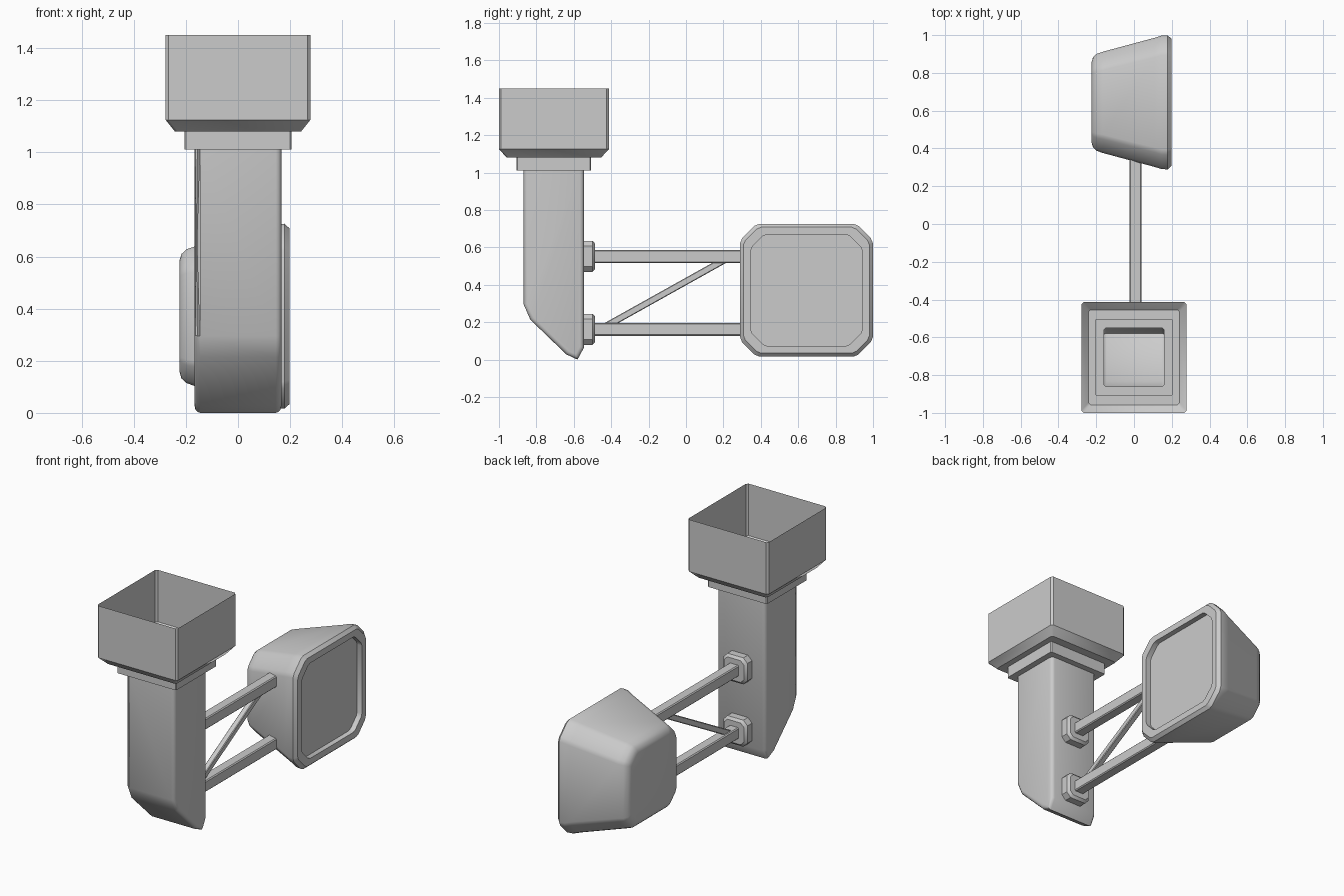
import bpy, bmesh, math
from mathutils import Vector

if "Cube" in bpy.data.objects:
    bpy.data.objects.remove(bpy.data.objects["Cube"])


def finish(name, bm, angle=35):
    bmesh.ops.recalc_face_normals(bm, faces=bm.faces)
    me = bpy.data.meshes.new(name)
    bm.to_mesh(me)
    bm.free()
    ob = bpy.data.objects.new(name, me)
    bpy.context.collection.objects.link(ob)
    bpy.ops.object.select_all(action='DESELECT')
    ob.select_set(True)
    bpy.context.view_layer.objects.active = ob
    bpy.ops.object.shade_smooth_by_angle(angle=math.radians(angle))
    return ob


def outline(hu, hv, c, soft):
    """Rectangle with cut corners; soft rounds off the ends of each cut."""
    cut = [(0, 1.15), (.12, .86), (.86, .12), (1.15, 0)] if soft else [(0, 1), (1, 0)]
    pts = []
    for su, sv in ((1, 1), (-1, 1), (-1, -1), (1, -1)):
        corner = [(su * (hu - a * c), sv * (hv - b * c)) for a, b in cut]
        pts += corner if su * sv > 0 else corner[::-1]
    return pts


def loft(name, axis, centre, rings, caps=(), soft=False, angle=35):
    """Skin rings (position, half_u, half_v, corner) along an axis."""
    place = {'x': lambda p, u, v: (p, u, v), 'y': lambda p, u, v: (u, p, v),
             'z': lambda p, u, v: (u, v, p)}[axis]
    bm = bmesh.new()
    loops = [[bm.verts.new(place(p, centre[0] + u, centre[1] + v))
              for u, v in outline(hu, hv, c, soft)] for p, hu, hv, c in rings]
    for a, b in zip(loops, loops[1:]):
        for i in range(len(a)):
            j = (i + 1) % len(a)
            bm.faces.new((a[i], a[j], b[j], b[i]))
    for k in caps:
        bm.faces.new(loops[k])
    return finish(name, bm, angle)


def beam(name, a, b, w, h, bevel):
    """Bevelled rectangular bar between two points."""
    a, b = Vector(a), Vector(b)
    d = (b - a).normalized()
    side = Vector((1, 0, 0))
    up = side.cross(d)
    bm = bmesh.new()
    rows = [[bm.verts.new(p + side * u + up * v) for u, v in outline(w / 2, h / 2, bevel, False)]
            for p in (a, b)]
    for i in range(8):
        j = (i + 1) % 8
        bm.faces.new((rows[0][i], rows[0][j], rows[1][j], rows[1][i]))
    for r in rows:
        bm.faces.new(r)
    return finish(name, bm, 30)


CY = -0.706   # centre of the column in y
AX = 0.008    # centre of the arms in x

# Open hopper with a tapered lower edge
loft('hopper', 'z', (0, CY), [
    (1.45, .278, .294, .012), (1.125, .278, .294, .012),
    (1.08, .242, .252, .012), (1.08, .205, .199, .005)])

# Square collar under the hopper
loft('collar', 'z', (0, CY), [
    (1.08, .205, .199, .005), (1.01, .205, .199, .005), (1.01, .16, .155, .01)])

# Hollow column with a slanted foot
profile = [(-.868, 1.01), (-.868, .295), (-.832, .213), (-.64, .028),
           (-.58, 0), (-.545, .065), (-.545, 1.01)]
bm = bmesh.new()
left, right = [[bm.verts.new((x, y, z)) for y, z in profile] for x in (-.167, .167)]
bm.faces.new(left)
bm.faces.new(right)
n = len(profile)
for i in range(n - 1):
    bm.faces.new((left[i], left[i + 1], right[i + 1], right[i]))
rims = [e for e in bm.edges if len(e.link_faces) == 2
        and abs(e.verts[0].co.x - e.verts[1].co.x) < 1e-4]
bmesh.ops.bevel(bm, geom=rims, offset=.022, segments=3, profile=.5,
                affect='EDGES', clamp_overlap=True)
finish('column', bm, 40)

# Two arms with their mounting pads
for label, z in (('upper', .552), ('lower', .162)):
    beam(label + '_arm', (AX, -.52, z), (AX, .38, z), .065, .07, .006)
    loft(label + '_mount', 'y', (AX, z), [
        (-.55, .083, .083, .028), (-.5, .083, .083, .028),
        (-.486, .068, .068, .022)], caps=(0, -1), angle=30)

# Diagonal brace between the arms
beam('brace', (AX, -.43, .178), (AX, .215, .538), .036, .036, .004)

# Tapered housing with a recessed front panel
loft('housing', 'x', (.644, .371), [
    (x, h, h, c) for x, h, c in (
        (.165, .298, .075), (.198, .298, .075), (.198, .337, .083), (.178, .355, .09),
        (.145, .353, .09), (.11, .342, .09), (-.165, .268, .085), (-.197, .257, .08),
        (-.217, .239, .07), (-.225, .212, .055))],
    caps=(0, -1), soft=True, angle=42)
